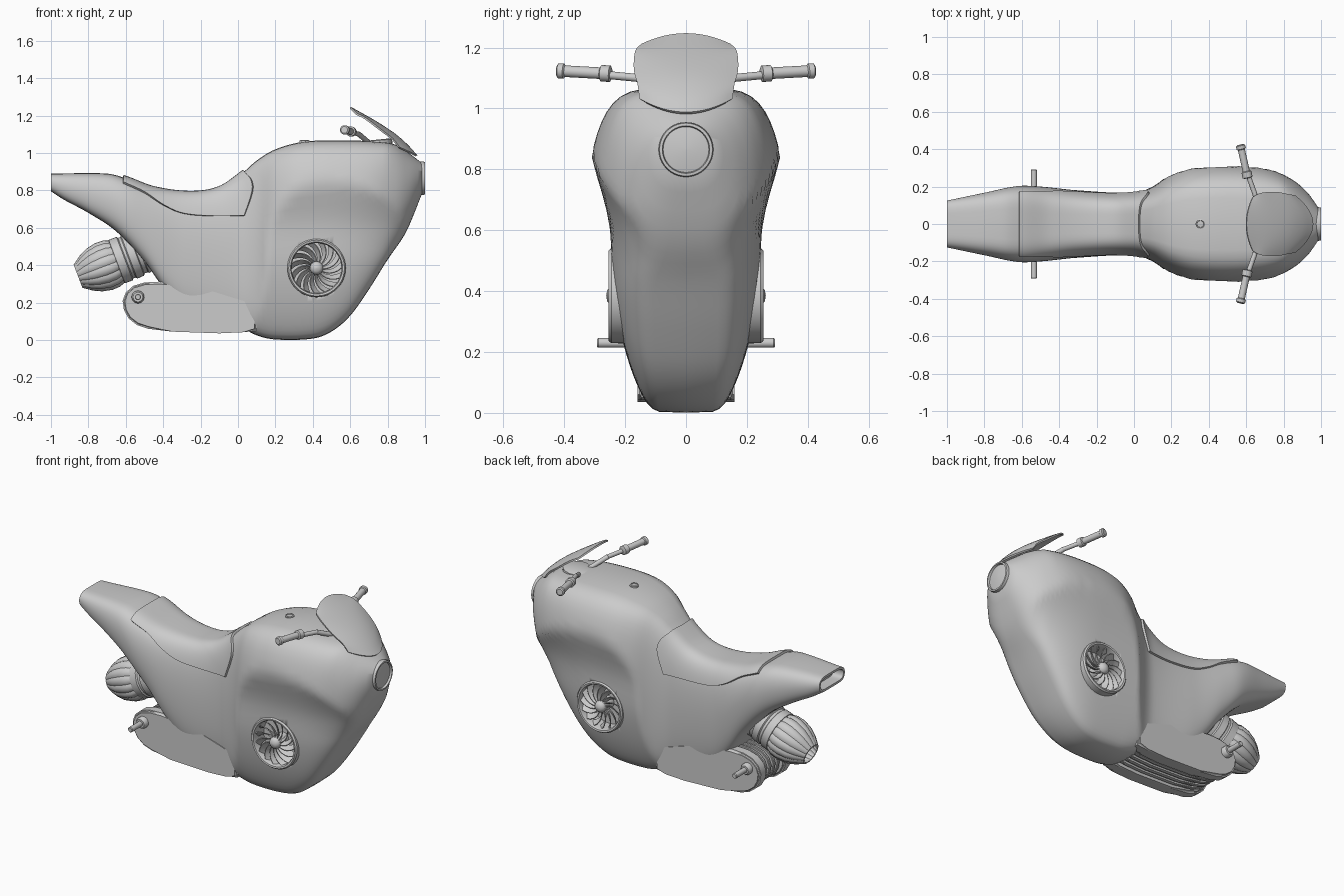
import bpy, bmesh, math
from math import sin, cos, pi, radians
from mathutils import Matrix, Vector

if "Cube" in bpy.data.objects:
    bpy.data.objects.remove(bpy.data.objects["Cube"])


def curve(pts, x):
    """Smooth interpolation through (x, value) points."""
    if x <= pts[0][0]: return pts[0][1]
    if x >= pts[-1][0]: return pts[-1][1]
    i = max(k for k in range(len(pts) - 1) if pts[k][0] <= x)
    slope = lambda j: ((pts[min(j + 1, len(pts) - 1)][1] - pts[max(j - 1, 0)][1]) /
                       (pts[min(j + 1, len(pts) - 1)][0] - pts[max(j - 1, 0)][0]))
    (x0, a), (x1, b) = pts[i], pts[i + 1]
    d = x1 - x0
    s = (x - x0) / d
    return (a * (2*s**3 - 3*s*s + 1) + b * (3*s*s - 2*s**3)
            + d * (slope(i) * (s**3 - 2*s*s + s) + slope(i + 1) * (s**3 - s*s)))


def finish(name, bm, matrix=Matrix(), solid=0, angle=35):
    if not solid:
        bmesh.ops.recalc_face_normals(bm, faces=bm.faces)
    bm.transform(matrix)
    me = bpy.data.meshes.new(name)
    bm.to_mesh(me); bm.free()
    ob = bpy.data.objects.new(name, me)
    bpy.context.collection.objects.link(ob)
    for o in bpy.context.selected_objects: o.select_set(False)
    ob.select_set(True)
    bpy.context.view_layer.objects.active = ob
    if solid:
        m = ob.modifiers.new("thickness", 'SOLIDIFY')
        m.thickness, m.offset = solid, 0
        bpy.ops.object.modifier_apply(modifier=m.name)
    bpy.ops.object.shade_smooth_by_angle(angle=radians(angle))
    return ob


def grid(bm, rows, wrap=False):
    vs = [[bm.verts.new(p) for p in r] for r in rows]
    n = len(vs[0])
    for a, b in zip(vs, vs[1:]):
        for j in range(n if wrap else n - 1):
            bm.faces.new((a[j], a[(j + 1) % n], b[(j + 1) % n], b[j]))
    return vs


def lathe(name, prof, at, axis, seg=32, ridge=None):
    """Spin (radius, height) points about an axis; ridge gives a radius factor per segment."""
    bm = bmesh.new()
    f = ridge or (lambda k: 1)
    rows = [[(max(r, .0005) * f(k) * cos(2*pi*k/seg), max(r, .0005) * f(k) * sin(2*pi*k/seg), h)
             for k in range(seg)] for r, h in prof]
    vs = grid(bm, rows, True)
    bm.faces.new(vs[0]); bm.faces.new(vs[-1])
    q = Vector(axis).to_track_quat('Z', 'Y').to_matrix().to_4x4()
    return finish(name, bm, Matrix.Translation(at) @ q)


def rod(name, a, b, r, seg=16):
    a, b = Vector(a), Vector(b)
    L = (b - a).length
    return lathe(name, [(r * .8, 0), (r, r * .25), (r, L - r * .25), (r * .8, L)], a, b - a, seg)


# Body silhouettes: top line, bottom line, plan half width, half width by height
TOP = [(-1, .89), (-.7, .89), (-.6, .865), (-.45, .81), (-.25, .785), (-.1, .81), (.02, .89), (.1, .96),
       (.2, 1.02), (.35, 1.06), (.55, 1.068), (.75, 1.06), (.84, 1.045), (.92, .995), (.985, .945)]
BOT = [(-1, .795), (-.93, .75), (-.8, .68), (-.65, .58), (-.5, .42), (-.4, .28), (-.3, .17), (-.2, .12),
       (0, .075), (.1, .025), (.2, .003), (.4, .008), (.5, .045), (.6, .13), (.7, .27), (.8, .43),
       (.9, .58), (.985, .785)]
PLAN = [(-1, .125), (-.8, .167), (-.62, .203), (-.5, .2), (-.3, .18), (0, .168), (.1, .2), (.2, .27),
        (.32, .32), (.5, .335), (.7, .305), (.85, .235), (.93, .165), (.985, .088)]
ENV = [(0, .17), (.2, .213), (.4, .24), (.6, .25), (.7, .275), (.8, .315), (.88, .345), (1.1, .345)]


def body_point(x, t, puff=0):
    zt, zb = curve(TOP, x), curve(BOT, x)
    z = (zt + zb) / 2 - (zt - zb) / 2 * cos(t)
    env = curve(ENV, z)
    if x > .45:
        env *= 1 - .5 * ((x - .45) / .55) ** 2 * min(1, max(0, (1 - z) / .5))
    s = sin(t)
    p = .3 if cos(t) > 0 else .4
    p += max(0, (x - .8) / .185) * .45
    y = (min(curve(PLAN, x), env) + puff) * abs(s) ** p * (1 if s >= 0 else -1)
    return Vector((x, y, z + puff * max(0, -cos(t))))


# Main fairing with recessed tail opening
bm = bmesh.new()
N = 56
rings = grid(bm, [[body_point(-1 + 1.985 * i / 84, 2 * pi * k / N) for k in range(N)] for i in range(85)], True)
tail = bm.faces.new(rings[0])
bm.faces.new(rings[-1])
bmesh.ops.recalc_face_normals(bm, faces=bm.faces)
bmesh.ops.inset_region(bm, faces=[tail], thickness=.014)
deep = bmesh.ops.extrude_face_region(bm, geom=[tail])
bmesh.ops.translate(bm, verts=[g for g in deep['geom'] if isinstance(g, bmesh.types.BMVert)], vec=(.07, 0, 0))
bm.faces.remove(tail)
body = finish("body", bm, angle=40)

# Side fan wells cut into the fairing
FX, FZ = .42, .385
for s in (-1, 1):
    cut = lathe("fan_well_cutter", [(.137, 0), (.137, .2)], (FX, s * .14, FZ), (0, s, 0), 40)
    cut.hide_render = True
    m = body.modifiers.new("well", 'BOOLEAN')
    m.object, m.operation, m.solver = cut, 'DIFFERENCE', 'EXACT'
    bpy.context.view_layer.objects.active = body
    bpy.ops.object.modifier_apply(modifier=m.name)
    bpy.data.objects.remove(cut)

# Side fans: rim, hub and swept blades
for s in (-1, 1):
    ax = (0, s, 0)
    lathe("fan_rim", [(.134, 0), (.134, .085), (.139, .097), (.149, .099), (.156, .09), (.157, 0)],
          (FX, s * .155, FZ), ax, 48)
    lathe("fan_hub", [(.036, 0), (.036, .085), (.03, .1), (.018, .109), (0, .112)], (FX, s * .15, FZ), ax, 24)
    bm = bmesh.new()
    for b in range(15):
        rows = []
        for k in range(6):
            r = .032 + .104 * k / 5
            a = 2 * pi * b / 15 + .55 * (k / 5) ** 1.3
            w = .15 - .03 * k / 5
            rows.append([(FX + r * cos(a + d * w), s * (.222 - .016 * d), FZ + r * sin(a + d * w))
                         for d in (-1, 0, 1)])
        grid(bm, rows)
    finish("fan_blades", bm, solid=.005)

# Seat wrapped over the saddle
LOW = [(-.62, .84), (-.5, .785), (-.4, .72), (-.3, .677), (-.15, .662), (.04, .664), (.09, .78)]
FRONT = [(0, .035), (.3, .08), (.45, .075), (.7, .045), (1, .03)]
bm = bmesh.new()
rows = []
for i in range(29):
    row = []
    for j in range(41):
        v = j / 40
        x = -.615 + (curve(FRONT, 1 - abs(2 * v - 1)) + .615) * i / 28
        zt, zb = curve(TOP, x), curve(BOT, x)
        low = curve(LOW[:-1], x)
        t0 = math.acos(max(-1, min(1, ((zt + zb) / 2 - low) / ((zt - zb) / 2))))
        row.append(body_point(x, t0 + v * (2 * pi - 2 * t0), .002))
    rows.append(row)
grid(bm, rows)
finish("seat", bm, solid=.022)

# Windshield
MID = [(.955, .985), (.9, 1.045), (.83, 1.105), (.73, 1.17), (.6, 1.243)]
EDGE = [(.86, .15, 1.03), (.825, .157, 1.075), (.76, .17, 1.125), (.68, .166, 1.185), (.635, .145, 1.208)]
bm = bmesh.new()
rows = []
for i in range(17):
    v = i / 4
    at = lambda P, c: curve([(k, p[c]) for k, p in enumerate(P)], v)
    mx, mz, ex, ey, ez = at(MID, 0), at(MID, 1), at(EDGE, 0), at(EDGE, 1), at(EDGE, 2)
    rows.append([(mx + (ex - mx) * u * u, ey * u, mz + (ez - mz) * u * u) for u in [k / 8 - 1 for k in range(17)]])
grid(bm, rows)
finish("windshield", bm, solid=.01)

# Headlight, filler cap and dashboard
lathe("headlight", [(.085, -.03), (.09, .015), (.087, .027), (.078, .028), (.075, .016), (.04, .022), (0, .024)],
      (.972, 0, .865), (1, 0, 0), 40)
lathe("filler_cap", [(.026, -.02), (.026, .006), (.02, .009), (.018, .004), (0, .005)], (.355, 0, 1.06), (0, 0, 1), 16)
lathe("dashboard", [(.085, -.03), (.085, .008), (.075, .013), (0, .013)], (.74, 0, 1.058), (-.1, 0, 1), 24)

# Handlebars, grips and foot pegs
for s in (-1, 1):
    rod("bar_stem", (.7, s * .05, 1.055), (.645, s * .16, 1.102), .014)
    rod("bar_rod", (.648, s * .155, 1.1), (.6, s * .29, 1.113), .013)
    a, b = Vector((.604, s * .265, 1.115)), Vector((.568, s * .425, 1.124))
    lathe("grip", [(.018, -.02), (.027, -.016), (.027, .014), (.019, .018), (.019, .136), (.025, .14),
                   (.025, .158), (.018, .163)], a, b - a, 20)
    rod("foot_peg", (-.535, s * .14, .23), (-.535, s * .292, .23), .016)
    lathe("peg_boss", [(.034, 0), (.034, .04), (.026, .052), (.018, .052)], (-.535, s * .14, .23), (0, s, 0), 20)

# Lower skid pod: two side plates with ribs between
POD = [(.1, .05), (.1, .2), (-.2, .28), (-.42, .312), (-.5, .308), (-.56, .29), (-.6, .255), (-.617, .21),
       (-.61, .16), (-.585, .115), (-.54, .08), (-.48, .06), (-.35, .045), (-.1, .036), (.03, .042)]


def plate(name, y0, y1, k):
    bm = bmesh.new()
    c = Vector((-.25, .17))
    pts = [c + (Vector(p) - c) * k for p in POD]
    vs = grid(bm, [[(p.x, y, p.y) for p in pts] for y in (y0, y1)], True)
    caps = [bm.faces.new(v) for v in vs]
    bmesh.ops.bevel(bm, geom=list({e for f in caps for e in f.edges}), offset=.012 if k == 1 else .005,
                    segments=3, affect='EDGES')
    finish(name, bm, angle=40)


for s in (-1, 1):
    plate("pod_side", s * .085, s * .16, 1)
plate("pod_core", -.09, .09, .86)
for i in range(4):
    y = -.06 + .04 * i
    plate("pod_rib", y - .011, y + .011, .94)

# Rear thruster: collar rings, petalled nozzle and inner cone
AT, AX = (-.47, 0, .487), (-.356, 0, -.135)
lathe("thruster_collar", [(.1, -.1), (.11, .0), (.118, .05), (.112, .055), (.112, .075), (.122, .08), (.124, .12),
                          (.116, .126), (.116, .14), (.124, .146), (.124, .19), (.1, .2)], AT, AX, 40)
lathe("thruster_nozzle", [(.1, .185), (.12, .19), (.132, .22), (.134, .265), (.122, .32), (.1, .365), (.066, .412),
                          (.056, .412), (.075, .36), (.085, .3), (0, .29)], AT, AX, 64,
      lambda k: .95 if k % 4 == 0 else 1)
lathe("thruster_cone", [(.06, .28), (.045, .33), (.02, .375), (0, .385)], AT, AX, 24)
